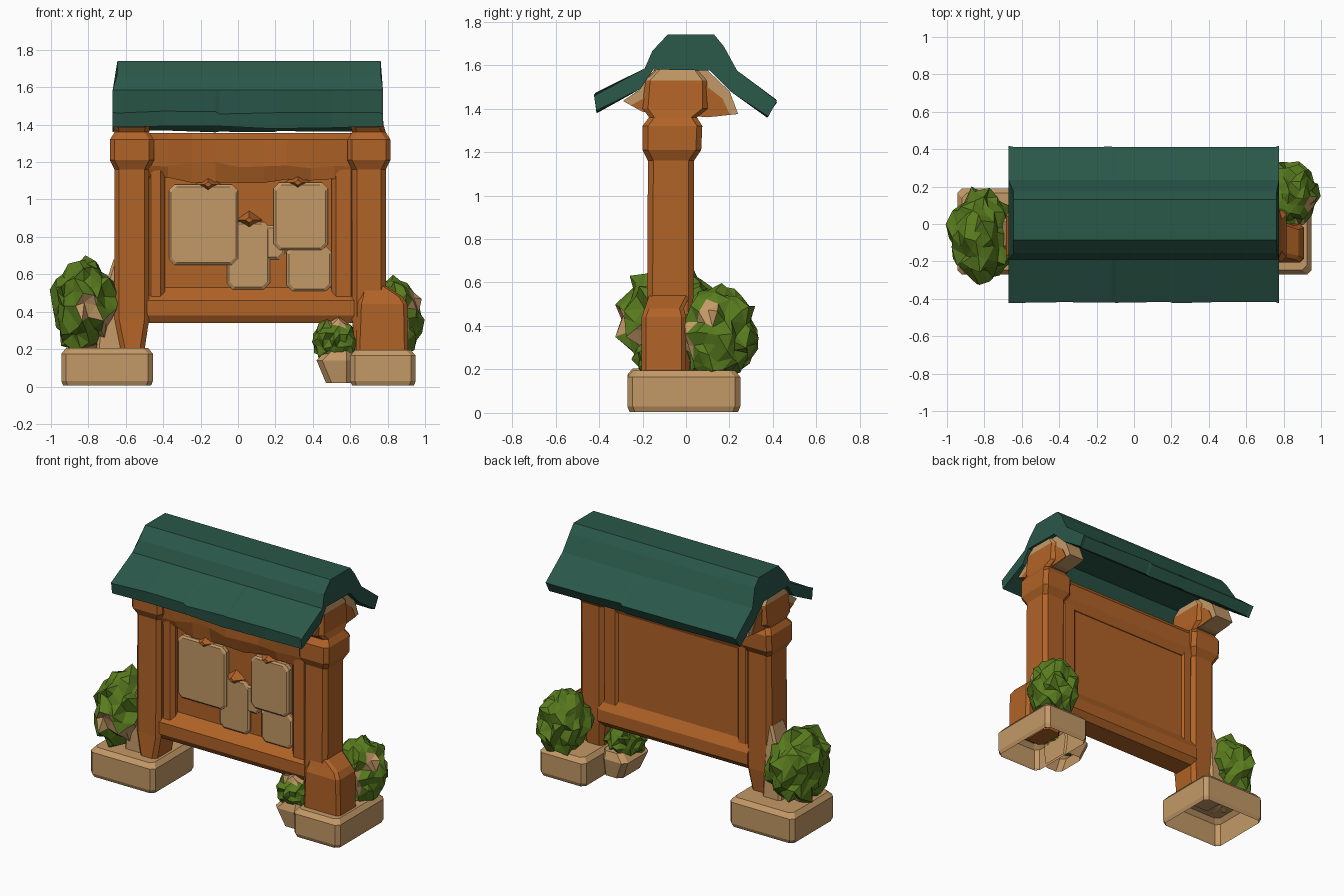
import bpy, bmesh, math, random
from mathutils import Vector

if "Cube" in bpy.data.objects:
    bpy.data.objects.remove(bpy.data.objects["Cube"])
random.seed(4)

def mat(name, col):
    m = bpy.data.materials.new(name)
    m.diffuse_color = (*col, 1)
    m.use_nodes = True
    m.node_tree.nodes["Principled BSDF"].inputs["Base Color"].default_value = m.diffuse_color
    return m

WOOD = mat("orange_wood", (0.44, 0.125, 0.02))
TAN = mat("tan_stone", (0.55, 0.32, 0.135))
GREEN = mat("roof_green", (0.023, 0.095, 0.066))
LEAF = mat("leaf_green", (0.098, 0.20, 0.013))

def finish(name, bm, mats, rule=None):
    bmesh.ops.recalc_face_normals(bm, faces=bm.faces)
    me = bpy.data.meshes.new(name)
    bm.to_mesh(me)
    bm.free()
    for m in mats:
        me.materials.append(m)
    if rule:
        for p in me.polygons:
            p.material_index = int(rule(p.center))
    ob = bpy.data.objects.new(name, me)
    bpy.context.collection.objects.link(ob)
    return ob

def skin(bm, loops, caps=(True, True)):
    n = len(loops[0])
    vs = [[bm.verts.new(p) for p in lp] for lp in loops]
    for a, b in zip(vs, vs[1:]):
        for i in range(n):
            bm.faces.new((a[i], a[(i + 1) % n], b[(i + 1) % n], b[i]))
    if caps[0]:
        bm.faces.new(vs[0])
    if caps[1]:
        bm.faces.new(vs[-1])

def loft(name, rings, c, mats, rule=None, bottom=True):
    """Stack of chamfered rectangles; ring = z, x0, x1, y0, y1"""
    bm = bmesh.new()
    skin(bm, [[(a + c, p, z), (b - c, p, z), (b, p + c, z), (b, q - c, z),
               (b - c, q, z), (a + c, q, z), (a, q - c, z), (a, p + c, z)]
              for z, a, b, p, q in rings], (bottom, True))
    return finish(name, bm, mats, rule)

def prism(name, profile, xs, mats, rule=None, warp=None):
    """y-z profile run along the x stations"""
    bm = bmesh.new()
    skin(bm, [[warp(i, x, y, z) if warp else (x, y, z) for y, z in profile]
              for i, x in enumerate(xs)])
    return finish(name, bm, mats, rule)

# Posts with collar and head, plus a tan-edged bracket under the roof
def post(name, x0, x1, foot, h0, h1):
    loft(name, [
        (0.16, x0 + foot, x1 - 0.03, -0.19, 0.01), (0.36, x0, x1, -0.18, 0.035),
        (1.16, x0, x1, -0.175, 0.037), (1.21, x0 - 0.025, x1 + 0.025, -0.2, 0.07),
        (1.32, x0 - 0.025, x1 + 0.025, -0.2, 0.075), (1.36, x0, x1, -0.17, 0.05),
        (1.40, h0 - 0.01, h1 + 0.01, -0.2, 0.1), (1.53, h0, h1, -0.19, 0.1),
        (1.585, h0 + 0.01, h1 - 0.01, -0.14, 0.06)], 0.025, [WOOD, TAN], lambda c: c.z > 1.53)
    wing = [(-0.29, 1.435), (-0.2, 1.385), (0.1, 1.36), (0.24, 1.375), (0.2, 1.48),
            (0.1, 1.575), (-0.15, 1.575), (-0.21, 1.49)]
    inner = [(-0.03 + (y + 0.03) * 0.86, 1.38 + (z - 1.38) * 0.7 - 0.004) for y, z in wing]
    prism(name + "_gable_edge", wing, [h0 + 0.02, h1 - 0.02], [TAN])
    prism(name + "_gable_face", inner, [h0 + 0.015, h1 - 0.015], [WOOD])

post("left_post", -0.66, -0.475, 0.04, -0.66, -0.48)
post("right_post", 0.61, 0.79, 0.02, 0.61, 0.768)
loft("right_post_foot", [(0.17, 0.63, 0.91, -0.205, 0.0), (0.44, 0.64, 0.905, -0.205, 0.0),
                         (0.48, 0.65, 0.88, -0.19, -0.01), (0.54, 0.66, 0.79, -0.17, 0.02)],
     0.02, [WOOD])
loft("left_post_foot", [(0.17, -0.76, -0.615, -0.16, 0.06), (0.48, -0.73, -0.62, -0.15, 0.04),
                        (0.68, -0.665, -0.62, -0.12, 0.02)], 0.015, [TAN])

# Board, rails and stiles
loft("board", [(0.42, -0.5, 0.63, -0.1, 0.005), (1.3, -0.5, 0.63, -0.1, 0.005)], 0.01, [WOOD])
prism("bottom_rail", [(-0.14, 0.34), (0.01, 0.34), (0.045, 0.38), (0.045, 0.46), (0.005, 0.53),
                      (-0.1, 0.53), (-0.165, 0.46), (-0.165, 0.38)], [-0.5, 0.64], [WOOD])
xs = [-0.5 + i * 0.127 for i in range(10)]
prism("top_rail", [(-0.13, 1.11), (0.01, 1.14), (0.035, 1.2), (0.035, 1.31), (0.0, 1.355),
                   (-0.12, 1.355), (-0.165, 1.32), (-0.155, 1.19)], xs, [WOOD],
      warp=lambda i, x, y, z: (x, y + (random.uniform(-.012, .015) if y < -.1 else 0),
                               z + (random.uniform(-.025, .015) if z < 1.25 and y < 0 else 0)))
for n, a, b in (("left_stile", -0.49, -0.39), ("right_stile", 0.5, 0.63)):
    loft(n, [(0.4, a, b, -0.145, 0.02), (1.25, a, b, -0.145, 0.02)], 0.025, [WOOD])

# Papers pinned on the board
def paper(name, a, b, z0, z1, y):
    bm = bmesh.new()
    loops = []
    for yy, s in ((-0.095, 0), (y + 0.01, 0), (y, 0.012)):
        c = 0.03
        A, B, P, Q = a + s, b - s, z0 + s, z1 - s
        loops.append([(A + c, yy, P), (B - c, yy, P), (B, yy, P + c), (B, yy, Q - c),
                      (B - c, yy, Q), (A + c, yy, Q), (A, yy, Q - c), (A, yy, P + c)])
    skin(bm, loops)
    finish(name, bm, [TAN])

paper("paper_upper_left", -0.37, 0.0, 0.65, 1.08, -0.135)
paper("paper_middle", -0.06, 0.17, 0.52, 0.88, -0.12)
paper("paper_middle_fold", 0.05, 0.25, 0.68, 0.86, -0.118)
paper("paper_upper_right", 0.19, 0.48, 0.73, 1.09, -0.14)
paper("paper_lower_right", 0.26, 0.5, 0.51, 0.75, -0.125)

for i, (x, z) in enumerate([(-0.16, 1.08), (0.32, 1.09), (0.06, 0.89)]):
    bm = bmesh.new()
    bmesh.ops.create_cone(bm, cap_ends=True, segments=4, radius1=0.07, radius2=0.02, depth=0.06)
    for v in bm.verts:
        v.co = Vector((x + v.co.x, -0.13 - v.co.z, z + v.co.y * 0.7))
    finish("pin_%d" % (i + 1), bm, [WOOD])

# Roof: one profile with slightly uneven eaves
roof = [(-0.41, 1.385), (-0.42, 1.465), (-0.19, 1.585), (-0.155, 1.665), (-0.085, 1.74),
        (0.13, 1.74), (0.175, 1.685), (0.235, 1.575), (0.415, 1.435), (0.375, 1.365),
        (0.21, 1.475), (0.11, 1.575), (-0.15, 1.58), (-0.21, 1.49)]
xs = [-0.67, -0.645, -0.4, -0.12, -0.1, 0.19, 0.21, 0.5, 0.755, 0.775]
def uneven(i, x, y, z):
    if z > 1.6 and i in (0, len(xs) - 1):
        return (x + (0.025 if i == 0 else -0.012), y, z)
    if abs(y) > 0.35:
        return (x, y + random.uniform(-.004, .004), z + random.uniform(-.008, .008))
    return (x, y, z)
prism("roof", roof, xs, [GREEN], warp=uneven)

# Foot stones, hollow shells open below
def stone(name, a, b, p, q, h):
    loft(name, [(0.005, a + 0.01, b - 0.01, p + 0.01, q - 0.01), (0.03, a, b, p, q),
                (h - 0.03, a, b, p, q), (h, a + 0.025, b - 0.025, p + 0.025, q - 0.025)],
         0.025, [TAN], bottom=False)

stone("left_stone", -0.945, -0.455, -0.27, 0.19, 0.205)
stone("right_stone", 0.6, 0.95, -0.27, 0.25, 0.195)
loft("right_stone_chip", [(0.02, 0.47, 0.61, -0.2, 0.04), (0.14, 0.42, 0.61, -0.22, 0.06),
                          (0.19, 0.47, 0.61, -0.2, 0.04)], 0.03, [TAN], bottom=False)

# Ragged bushes with tan patches in given directions
def bush(name, centre, radius, patches):
    bm = bmesh.new()
    bmesh.ops.create_icosphere(bm, subdivisions=3, radius=1)
    for v in bm.verts:
        k = random.uniform(0.84, 1.06)
        d = v.co.normalized() + Vector([random.uniform(-.1, .1) for _ in range(3)])
        v.co = Vector([centre[j] + d[j] * k * radius[j] for j in range(3)])
    def rule(c):
        d = Vector([(c[j] - centre[j]) / radius[j] for j in range(3)]).normalized()
        return any(d.dot(Vector(p[:3]).normalized()) > p[3] for p in patches)
    finish(name, bm, [LEAF, TAN], rule)

bush("left_bush", (-0.815, -0.065, 0.43), (0.18, 0.245, 0.255),
     [(0.1, -1, 0, 0.95), (0.9, -0.5, -0.5, 0.92), (0, 0, -1, 0.85)])
bush("right_bush", (0.82, 0.15, 0.365), (0.165, 0.175, 0.22),
     [(0.8, -0.35, 0.5, 0.95), (0, 0, -1, 0.88), (0.3, -1, -0.1, 0.9)])
bush("small_bush", (0.52, -0.1, 0.245), (0.12, 0.14, 0.14),
     [(0.1, -0.3, 1, 0.8), (0.6, -0.3, -0.9, 0.9)])
